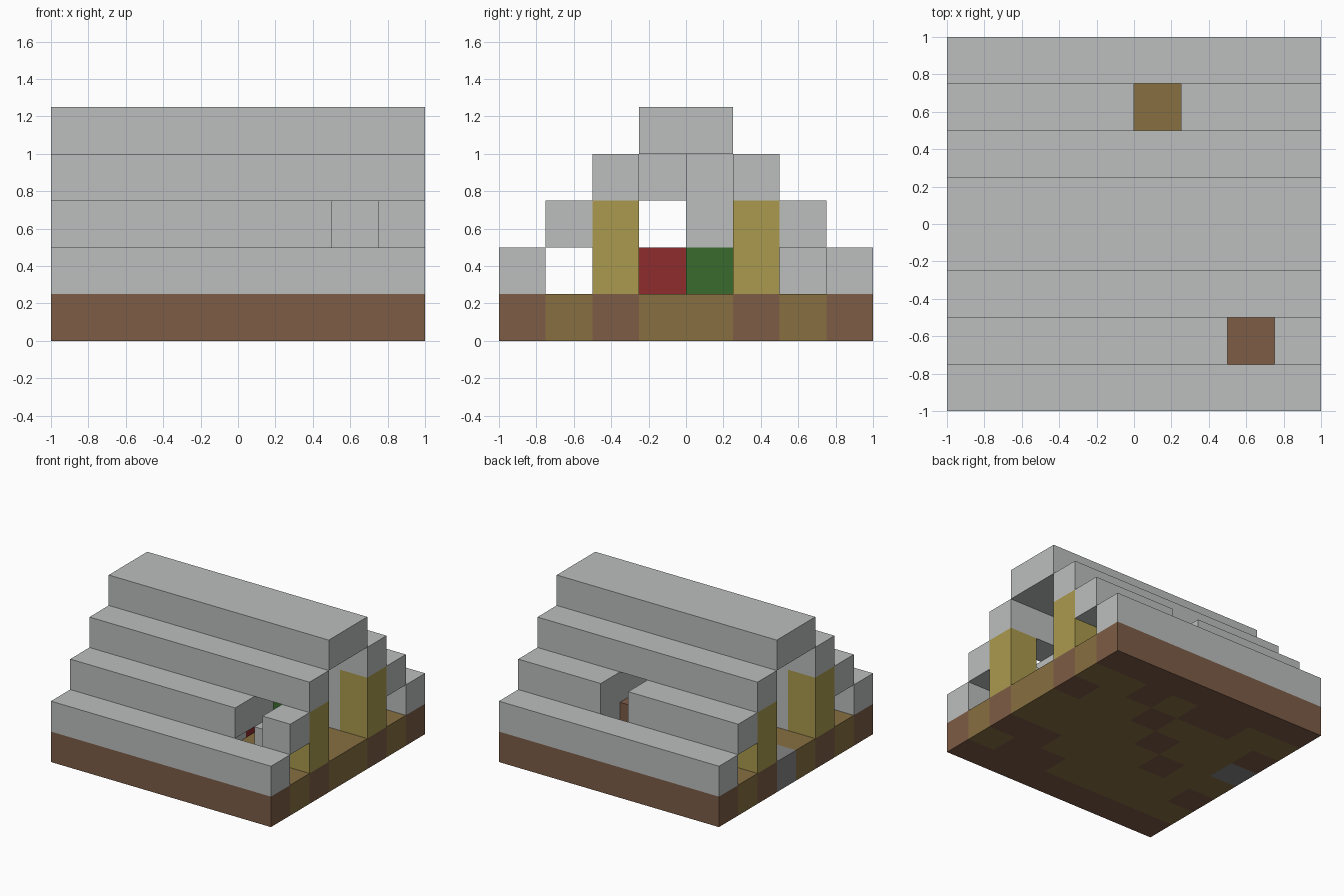
import bpy, bmesh
from mathutils import Matrix, Vector

old = bpy.data.objects.get("Cube")
if old:
    bpy.data.objects.remove(old, do_unlink=True)

U = 0.25  # block size


def material(name, rgb):
    m = bpy.data.materials.new(name)
    m.use_nodes = True
    m.diffuse_color = (*rgb, 1)
    bsdf = m.node_tree.nodes["Principled BSDF"]
    bsdf.inputs["Base Color"].default_value = (*rgb, 1)
    bsdf.inputs["Roughness"].default_value = 0.9
    return m


STONE = material("pale stone", (0.50, 0.52, 0.515))
EARTH = material("brown earth", (0.205, 0.107, 0.061))
PLANK = material("tan planks", (0.242, 0.162, 0.054))
POST = material("yellow wood", (0.402, 0.323, 0.074))
RED = material("red cloth", (0.279, 0.025, 0.027))
GREEN = material("green block", (0.042, 0.144, 0.027))
SLATE = material("dark slate", (0.235, 0.235, 0.235))


def add_object(name, bm, mats):
    bmesh.ops.recalc_face_normals(bm, faces=bm.faces)
    mesh = bpy.data.meshes.new(name)
    bm.to_mesh(mesh)
    bm.free()
    for m in mats:
        mesh.materials.append(m)
    ob = bpy.data.objects.new(name, mesh)
    bpy.context.collection.objects.link(ob)
    return ob


def block(name, mat, xs, ys, zs):
    """Box spanning block-grid ranges, counted from the left front bottom corner."""
    lo = Vector((xs[0] - 4, ys[0] - 4, zs[0])) * U
    hi = Vector((xs[1] - 4, ys[1] - 4, zs[1])) * U
    bm = bmesh.new()
    fit = Matrix.Translation((lo + hi) / 2) @ Matrix.Diagonal((*(hi - lo), 1))
    bmesh.ops.create_cube(bm, size=1, matrix=fit)
    return add_object(name, bm, [mat])


# Patchwork floor: rows run front to back, each row from -x to +x
FLOOR = ["eeeeeeee",
         "pppppeep",
         "epppppee",
         "ppeppppp",
         "sppepppp",
         "epppeppe",
         "ppeepepp",
         "eeeeeeee"]
bm = bmesh.new()
bmesh.ops.create_grid(bm, x_segments=8, y_segments=8, size=1)
top = bmesh.ops.extrude_face_region(bm, geom=list(bm.faces))["geom"]
bmesh.ops.translate(bm, vec=(0, 0, U),
                    verts=[g for g in top if isinstance(g, bmesh.types.BMVert)])
for f in bm.faces:
    c = f.calc_center_median()
    col = min(7, int((c.x + 1) / U))
    row = min(7, int((c.y + 1) / U))
    f.material_index = "eps".index(FLOOR[row][col])
add_object("floor", bm, [EARTH, PLANK, SLATE])

# Stepped roof beams
for name, y in (("front", 0), ("back", 7)):
    block(name + "_eave", STONE, (0, 8), (y, y + 1), (1, 2))
for name, y, gap in (("front", 1, 6), ("back", 6, 4)):
    block(name + "_roof_step_left", STONE, (gap + 1, 8), (y, y + 1), (2, 3))
    block(name + "_roof_step_right", STONE, (0, gap), (y, y + 1), (2, 3))
for name, y in (("front", 2), ("back", 5)):
    block(name + "_upper_step", STONE, (0, 8), (y, y + 1), (3, 4))
block("ridge", STONE, (0, 8), (3, 5), (4, 5))

# Corner posts
for depth, y in (("front", 2), ("back", 5)):
    for side, x in (("right", 0), ("left", 7)):
        block(f"{depth}_{side}_post", POST, (x, x + 1), (y, y + 1), (1, 3))

# Front wall with a doorway and a window
block("front_wall", STONE, (1, 5), (2, 3), (1, 3))
block("front_door_lintel", STONE, (5, 6), (2, 3), (2, 3))
block("front_window_sill", STONE, (6, 7), (2, 3), (1, 2))

# Back wall with a window
block("back_wall_right", STONE, (1, 4), (5, 6), (1, 3))
block("back_wall_left", STONE, (5, 7), (5, 6), (1, 3))
block("back_window_sill", EARTH, (4, 5), (5, 6), (1, 2))
block("back_buttress", STONE, (5, 6), (6, 7), (1, 2))

# Furnishings and inner partition
block("red_seat", RED, (4, 5), (3, 4), (1, 2))
block("green_chest", GREEN, (5, 6), (4, 5), (1, 2))
block("partition", STONE, (5, 6), (4, 5), (2, 4))
block("ceiling_block", STONE, (4, 5), (3, 4), (3, 4))
